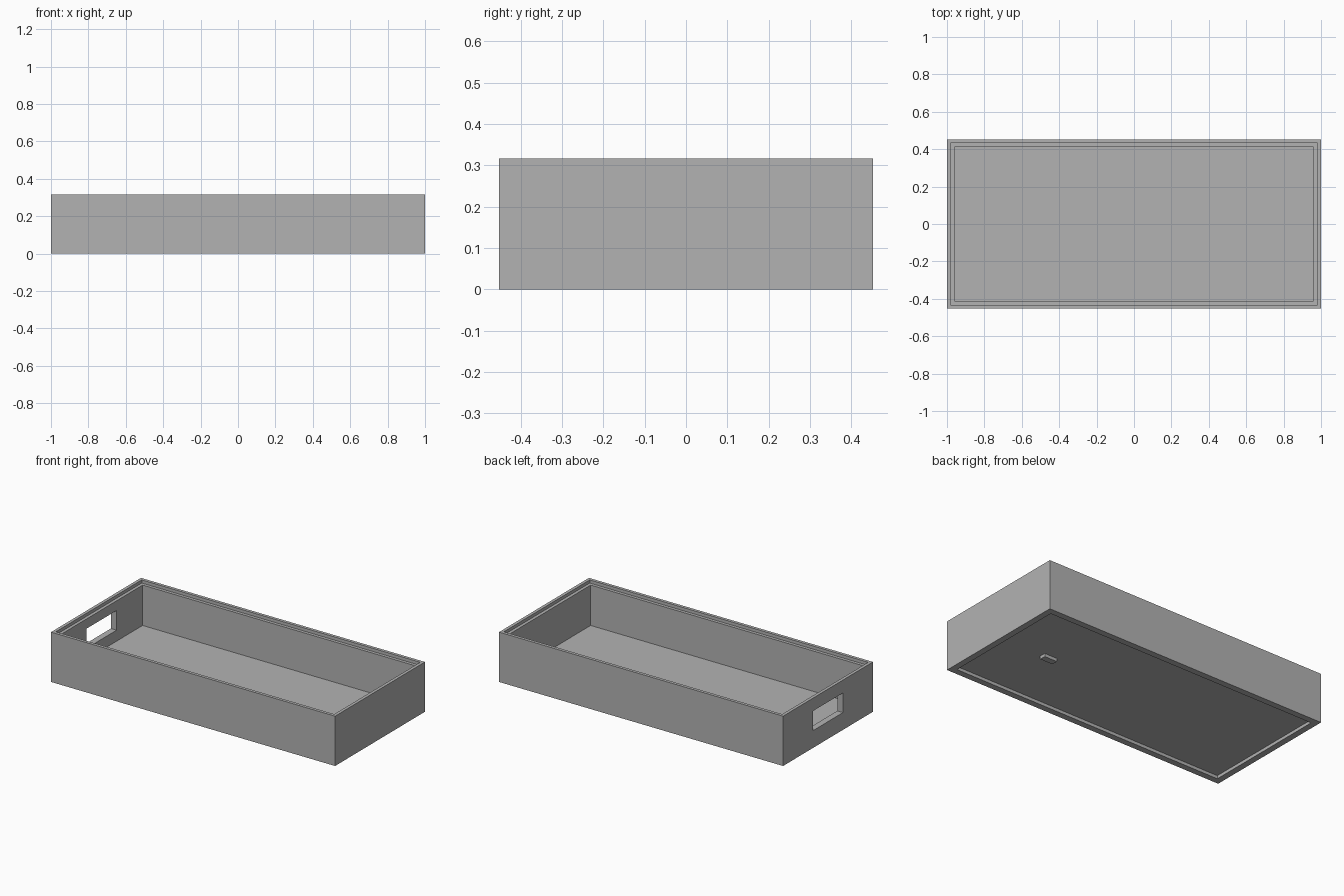
import bpy
import bmesh

cube = bpy.data.objects.get("Cube")
if cube:
    bpy.data.objects.remove(cube, do_unlink=True)

LENGTH, DEPTH, HEIGHT = 2.0, 0.904, 0.317
WALL, STEP = 0.04, 0.02
FLOOR_TOP = 0.04

grey = bpy.data.materials.new("plain_grey")
grey.use_nodes = True
colour = (0.45, 0.45, 0.45, 1)
grey.diffuse_color = colour
grey.node_tree.nodes["Principled BSDF"].inputs["Base Color"].default_value = colour


def box(name, low, high):
    """Axis-aligned box between two corners."""
    bm = bmesh.new()
    bmesh.ops.create_cube(bm, size=1)
    for v in bm.verts:
        v.co = [lo + (c + 0.5) * (hi - lo) for c, lo, hi in zip(v.co, low, high)]
    mesh = bpy.data.meshes.new(name)
    bm.to_mesh(mesh)
    bm.free()
    mesh.materials.append(grey)
    obj = bpy.data.objects.new(name, mesh)
    bpy.context.collection.objects.link(obj)
    return obj


def centred(name, inset, bottom, top):
    """Box centred on the tray, inset from its outer walls."""
    x, y = LENGTH / 2 - inset, DEPTH / 2 - inset
    return box(name, (-x, -y, bottom), (x, y, top))


def cut(target, cutter):
    mod = target.modifiers.new(cutter.name, 'BOOLEAN')
    mod.operation = 'DIFFERENCE'
    mod.solver = 'EXACT'
    mod.object = cutter
    cutter.hide_render = True
    cutter.hide_set(True)


# Tray body with cavity, rebated rim and recessed underside
tray = centred("tray_body", 0, 0, HEIGHT)
cut(tray, centred("cavity_cutter", WALL, FLOOR_TOP, HEIGHT + 0.1))
cut(tray, centred("rim_cutter", STEP, HEIGHT - STEP, HEIGHT + 0.2))
cut(tray, centred("underside_cutter", WALL, -0.1, STEP))

# Hand hole through one end wall
cut(tray, box("hand_hole_cutter", (-1.1, -0.15, 0.11), (-0.9, 0.15, 0.235)))

# Small catch below the floor
box("underside_catch", (0.585, -0.02, 0), (0.675, 0.02, STEP + 0.005))
